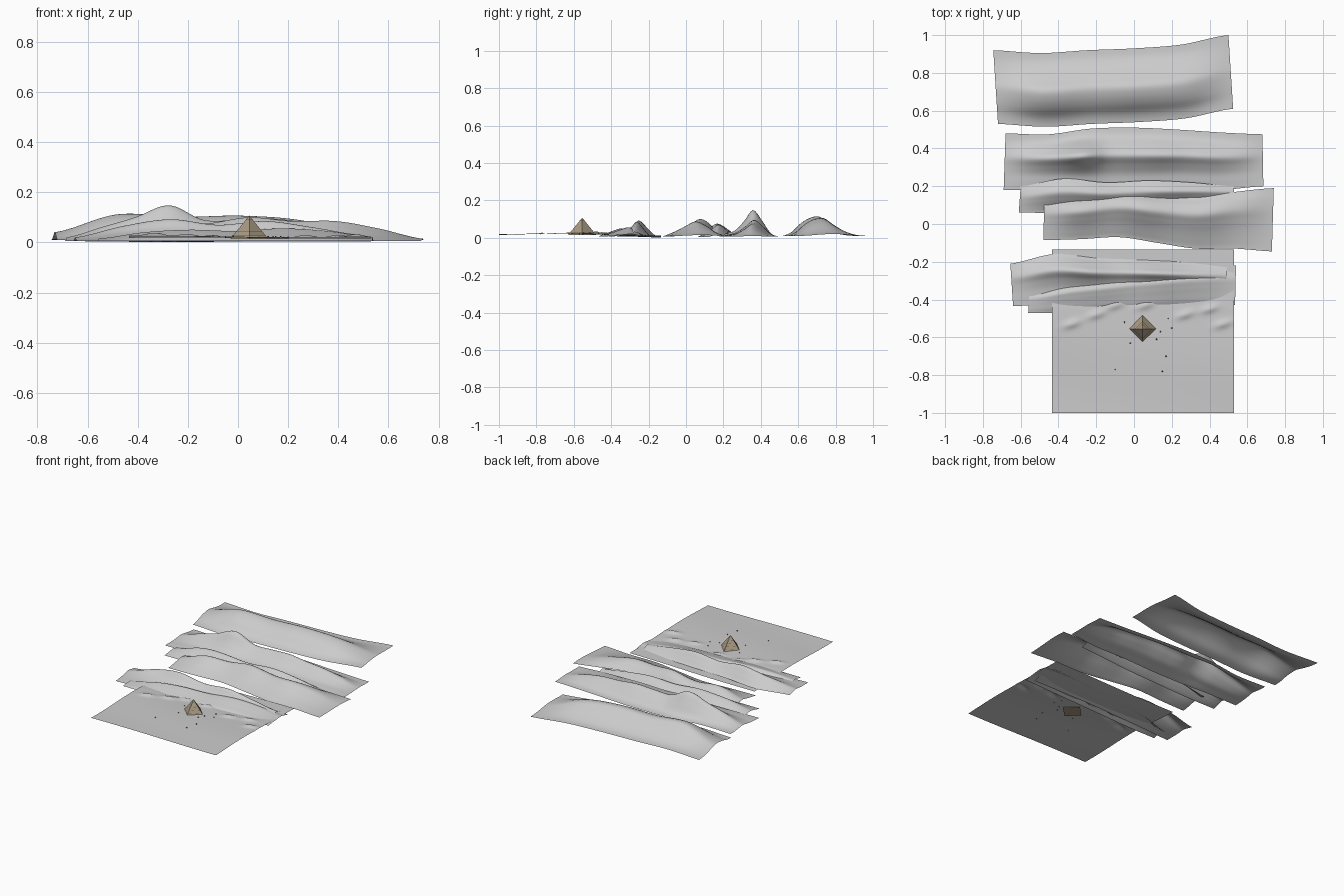
import bpy, bmesh, math, random
from mathutils import Matrix, Vector

cube = bpy.data.objects.get("Cube")
if cube:
    bpy.data.objects.remove(cube, do_unlink=True)
random.seed(4)


def material(name, rgb):
    m = bpy.data.materials.new(name)
    m.use_nodes = True
    m.diffuse_color = (*rgb, 1)
    m.node_tree.nodes["Principled BSDF"].inputs["Base Color"].default_value = (*rgb, 1)
    return m


SAND = material("pale grey sand", (0.60, 0.60, 0.60))
STONE = material("tan stone", (0.40, 0.33, 0.23))
DARK = material("dark stone", (0.12, 0.10, 0.07))


def spline(values, t):
    """Smooth curve through evenly spaced values, t from 0 to 1."""
    n = len(values) - 1
    i = min(int(t * n), n - 1)
    f = t * n - i
    a, b, c, d = (values[max(0, min(n, i + k))] for k in (-1, 0, 1, 2))
    return b + f * ((c - a) + f * ((2 * a - 5 * b + 4 * c - d) + f * (3 * (b - c) + d - a))) / 2


def finish(bm, name, mats, smooth):
    mesh = bpy.data.meshes.new(name)
    bm.to_mesh(mesh)
    bm.free()
    for m in mats:
        mesh.materials.append(m)
    for p in mesh.polygons:
        p.use_smooth = smooth
    ob = bpy.data.objects.new(name, mesh)
    bpy.context.collection.objects.link(ob)
    return ob


def sheet(name, point, nu, nv):
    """Open sheet from point(u, v)."""
    bm = bmesh.new()
    rows = [[bm.verts.new(point(i / nu, j / nv)) for i in range(nu + 1)] for j in range(nv + 1)]
    for r, s in zip(rows, rows[1:]):
        for i in range(nu):
            bm.faces.new((r[i], r[i + 1], s[i + 1], s[i]))
    return finish(bm, name, [SAND], True)


def ridge(name, left, right, front, back, crest, section, base):
    """Dune ridge: edge lines seen from above, crest heights along x, section from front to back."""
    def point(u, v):
        x0 = left[0] + (left[1] - left[0]) * v
        x1 = right[0] + (right[1] - right[0]) * v
        y0, y1 = spline(front, u), spline(back, u)
        z = base + max(0, spline(crest, u) - base) * max(0, spline(section, v))
        return x0 + (x1 - x0) * u, y0 + (y1 - y0) * v, z
    return sheet(name, point, 72, 30)


# Dune ridges, from the farthest to the nearest
ridge("far_ridge", (-.72, -.745), (.525, .5),
      (.53, .515, .53, .54, .56, .61), (.92, .905, .92, .93, .95, 1),
      (.04, .11, .10, .105, .085, .02),
      (0, .2, .65, .93, 1, .65, .3, .06, 0), .01)
ridge("peak_ridge", (-.69, -.68), (.685, .68),
      (.18, .18, .17, .17, .18, .18, .2), (.48, .475, .505, .51, .5, .485, .475),
      (.02, .06, .10, .148, .09, .09, .095, .08, .07, .045, .01),
      (0, .12, .25, .6, 1, .6, .12, 0), .006)
ridge("middle_ridge", (-.61, -.6), (.53, .53),
      (.06, .06, .07, .08, .1, .12), (.2, .24, .22, .23, .22, .2),
      (.02, .065, .075, .06, .07, .05, .02),
      (0, .3, .7, 1, .8, .45), .004)
ridge("wide_ridge", (-.48, -.475), (.73, .74),
      (-.085, -.08, -.07, -.1, -.13, -.13, -.145), (.125, .14, .165, .15, .14, .17, .19),
      (.03, .08, .075, .10, .085, .085, .055, .015),
      (0, .2, .45, .75, 1, .8, .35), .006)
ridge("near_ridge", (-.64, -.655), (.49, .49),
      (-.435, -.42, -.41, -.4, -.4, -.4), (-.21, -.16, -.18, -.19, -.2, -.21),
      (.02, .065, .092, .07, .085, .06, .03),
      (0, .15, .3, .6, 1, .55, .05), .006)
ridge("front_ridge", (-.56, -.555), (.535, .54),
      (-.47, -.47, -.46, -.45, -.44, -.43), (-.36, -.3, -.27, -.24, -.22, -.22),
      (.015, .04, .05, .045, .055, .045, .02),
      (0, .35, .6, .85, 1, .5, 0), .006)

# Desert floor with small mounds
MOUNDS = [(-.33, -.53), (-.2, -.48), (-.1, -.43), (.06, -.43), (.27, -.48), (.4, -.45), (.47, -.53)]


def floor_height(x, y):
    z = .021 + .004 * math.sin(9 * y + 2 * x + 1) + .003 * math.sin(5 * x + 4 * y)
    if y > -.45:
        z -= .045 * (y + .45)
    for mx, my in MOUNDS:
        dx, dy = x - mx, y - my - .25 * (x - mx)
        z += .012 * math.exp(-(dx / .045) ** 2 - (dy / .02) ** 2)
    return max(z, .002)


def floor_point(u, v):
    x, y = -.435 + .965 * u, -1 + .865 * v
    return x, y, floor_height(x, y)


sheet("desert_floor", floor_point, 90, 80)

# Pyramid built from courses, with dark seam bands between them
CX, CY, BASE, TOP, HALF, COURSES = .045, -.555, .014, .107, .076, 6
bm = bmesh.new()
apex = bm.verts.new((CX, CY, TOP))
rings = []
for k in range(COURSES):
    for t in (k / COURSES, (k + .93) / COURSES):
        r, z = HALF * (1 - t), BASE + (TOP - BASE) * t
        rings.append([bm.verts.new((CX + r * math.cos(a), CY + r * math.sin(a), z))
                      for a in (q * math.pi / 2 for q in range(4))])
for k, (lo, hi) in enumerate(zip(rings, rings[1:])):
    for q in range(4):
        f = bm.faces.new((lo[q], lo[(q + 1) % 4], hi[(q + 1) % 4], hi[q]))
        f.material_index = k % 2
for q in range(4):
    bm.faces.new((rings[-1][q], rings[-1][(q + 1) % 4], apex))
bm.faces.new(rings[0][::-1])
finish(bm, "pyramid", [STONE, DARK], False)

# Loose stones around the pyramid
bm = bmesh.new()
for x, y in [(-.05, -.52), (-.02, -.63), (.12, -.61), (.2, -.55), (.18, -.5),
             (.17, -.7), (-.1, -.77), (.15, -.78), (.14, -.57)]:
    spot = Matrix.Translation((x, y, floor_height(x, y) + .001))
    turn = Matrix.Rotation(random.uniform(0, 3), 4, Vector((1, 1, 2)))
    bmesh.ops.create_icosphere(bm, subdivisions=1, radius=.004, matrix=spot @ turn)
finish(bm, "loose_stones", [DARK], False)
